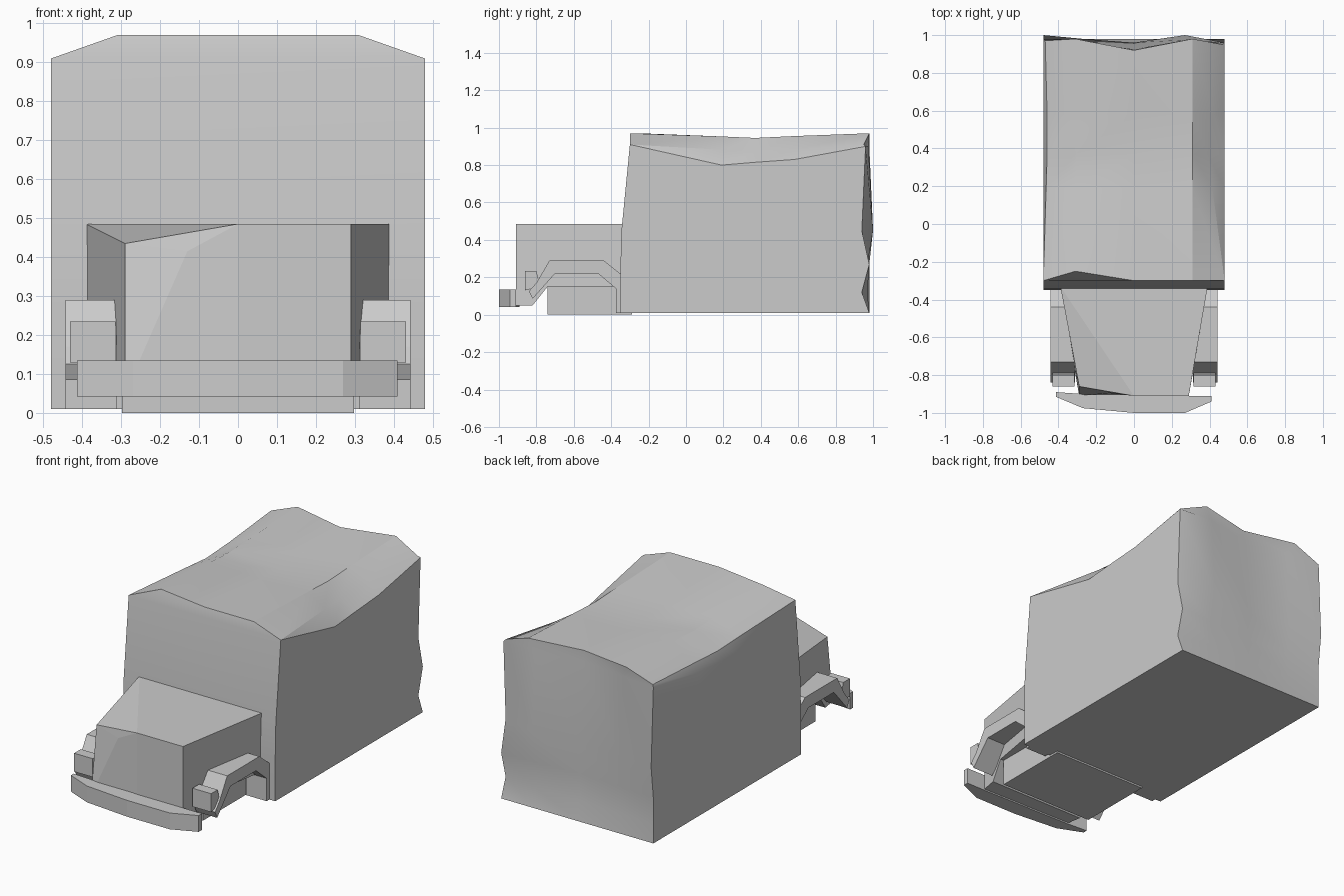
import bpy, bmesh

if "Cube" in bpy.data.objects:
    bpy.data.objects.remove(bpy.data.objects["Cube"])


def finish(name, bm, smooth=False):
    bmesh.ops.remove_doubles(bm, verts=bm.verts, dist=0.0005)
    bmesh.ops.recalc_face_normals(bm, faces=bm.faces)
    me = bpy.data.meshes.new(name)
    bm.to_mesh(me)
    bm.free()
    ob = bpy.data.objects.new(name, me)
    bpy.context.collection.objects.link(ob)
    if smooth:
        bpy.context.view_layer.objects.active = ob
        ob.select_set(True)
        bpy.ops.object.shade_smooth_by_angle(angle=0.45)
        ob.select_set(False)
    return ob


def face(bm, pts):
    """Add a face, skipping repeated corners."""
    keep = []
    for p in pts:
        if p not in keep:
            keep.append(p)
    if len(keep) > 2:
        bm.faces.new([bm.verts.new(p) for p in keep])


def prism(name, profile, lo, hi, place):
    """Extrude a 2D profile between two values; place(a, b, t) gives xyz."""
    bm = bmesh.new()
    n = len(profile)
    for t in (lo, hi):
        face(bm, [place(a, b, t) for a, b in profile])
    for i in range(n):
        a, b = profile[i], profile[(i + 1) % n]
        face(bm, [place(*a, lo), place(*b, lo), place(*b, hi), place(*a, hi)])
    return finish(name, bm)


def side_prism(name, profile, x0, x1):
    return prism(name, profile, x0, x1, lambda a, b, t: (t, a, b))


# Cargo body: half sections run from sill to roof shoulder
LEVELS = (0.01, 0.12, 0.27, 0.45)


def half(s, ys, side, shoulder, roof):
    pts = [(s * 0.48, y, z) for y, z in zip(ys, LEVELS)]
    pts.append((s * 0.48, *side))
    pts.append((s * shoulder[0], *shoulder[1:]))
    pts.append((s * 0.31, *roof))
    return pts


def section(right, left, centre):
    return [right, left, (0, *centre)]


def mid(y, zs, xr, xl, zsh, zr, zc):
    r = half(1, [y] * 4, (y, zs), (xr, y, zsh), (y, zr))
    l = half(-1, [y] * 4, (y, zs), (xl, y, zsh), (y, zr))
    return section(r, l, (y, zc))


front_y = (-0.35, -0.35, -0.35, -0.345)
front = section(
    half(1, front_y, (-0.30, 0.91), (0.48, -0.30, 0.91), (-0.30, 0.97)),
    half(-1, front_y, (-0.30, 0.91), (0.48, -0.30, 0.91), (-0.25, 0.97)),
    (-0.30, 0.97))
rear = section(
    half(1, (0.98, 0.94, 0.98, 0.94), (0.96, 0.90), (0.47, 0.95, 0.91), (0.98, 0.97)),
    half(-1, (0.98, 0.98, 0.98, 1.0), (0.98, 0.90), (0.47, 0.97, 0.91), (0.98, 0.97)),
    (0.92, 0.96))
sections = [front,
            mid(0.19, 0.80, 0.415, 0.465, 0.882, 0.953, 0.945),
            mid(0.37, 0.815, 0.39, 0.46, 0.87, 0.945, 0.93),
            mid(0.58, 0.83, 0.42, 0.46, 0.882, 0.955, 0.945),
            rear]
bm = bmesh.new()
for a, b in zip(sections, sections[1:]):
    for s in (0, 1):
        ca, cb = a[s] + [a[2]], b[s] + [b[2]]
        for i in range(len(ca) - 1):
            face(bm, [ca[i], ca[i + 1], cb[i + 1], cb[i]])
    face(bm, [a[0][0], b[0][0], b[1][0], a[1][0]])
# windscreen end
r, l, c = front
for i in range(4):
    face(bm, [r[i], r[i + 1], l[i + 1], l[i]])
face(bm, [r[5], r[6], c, l[6], l[5]])
# dented rear end
r, l, c = rear
dents = [(0.98, 0.98, 0.98), (0.97, 0.965, 0.97), (0.965, 0.955, 0.97),
         (0.98, 0.96, 1.0), (0.96, 0.925, 0.975)]
rows = []
for i, d in enumerate(dents):
    z = (LEVELS + (0.90,))[i]
    rows.append([l[i]] + [(x, y, z) for x, y in zip((-0.27, 0, 0.27), d)] + [r[i]])
rows.append([l[5], l[6], c, r[6], r[5]])
for a, b in zip(rows, rows[1:]):
    for i in range(4):
        face(bm, [a[i], a[i + 1], b[i + 1], b[i]])
finish("cargo_body", bm, True)

# Tapered hood with a dented left front corner
bm = bmesh.new()
fl, fc, fr = (-0.29, -0.86, 0.435), (0, -0.91, 0.485), (0.29, -0.91, 0.485)
bl, bc, br = (-0.29, -0.91, 0.05), (0, -0.91, 0.05), (0.29, -0.91, 0.05)
dent = (-0.13, -0.895, 0.415)
rl, rr = (-0.39, -0.33, 0.485), (0.39, -0.33, 0.485)
ql, qr = (-0.39, -0.33, 0.15), (0.39, -0.33, 0.15)
kl, kr = (-0.306, -0.82, 0.05), (0.306, -0.82, 0.05)
ml, mr = (-0.32, -0.74, 0.15), (0.32, -0.74, 0.15)
for f in ([rl, fl, fc], [rl, fc, fr, rr], [fl, dent, fc], [fl, bl, dent],
          [dent, bl, bc, fc], [fc, bc, br, fr], [rr, fr, br, kr, mr, qr],
          [rl, fl, bl, kl, ml, ql], [bl, bc, br, kr, kl], [kl, kr, mr, ml],
          [ml, mr, qr, ql], [ql, qr, rr, rl]):
    face(bm, f)
finish("hood", bm)

# Engine bay block under the hood
side_prism("engine_block", [(-0.74, 0), (-0.29, 0), (-0.29, 0.22), (-0.74, 0.22)], -0.298, 0.298)

# Fenders and headlights on both sides
arch = [(-0.84, 0.125), (-0.80, 0.17), (-0.73, 0.29), (-0.44, 0.29), (-0.34, 0.21),
        (-0.34, 0.01), (-0.375, 0.01), (-0.375, 0.14), (-0.47, 0.22), (-0.70, 0.22),
        (-0.82, 0.085)]
lamp = [(-0.86, 0.13), (-0.86, 0.235), (-0.80, 0.235), (-0.78, 0.15)]
for s, tag in ((1, "right"), (-1, "left")):
    side_prism("fender_" + tag, arch, s * 0.312, s * 0.443)
    side_prism("headlight_" + tag, lamp, s * 0.315, s * 0.432)

# Bent front bumper
outline = [(-0.413, -0.89), (-0.413, -0.915), (-0.27, -0.975), (0, -1.0), (0.27, -1.0),
           (0.41, -0.94), (0.41, -0.91), (0.27, -0.91), (-0.27, -0.90)]
prism("bumper", outline, 0.042, 0.135, lambda a, b, t: (a, b, t))
